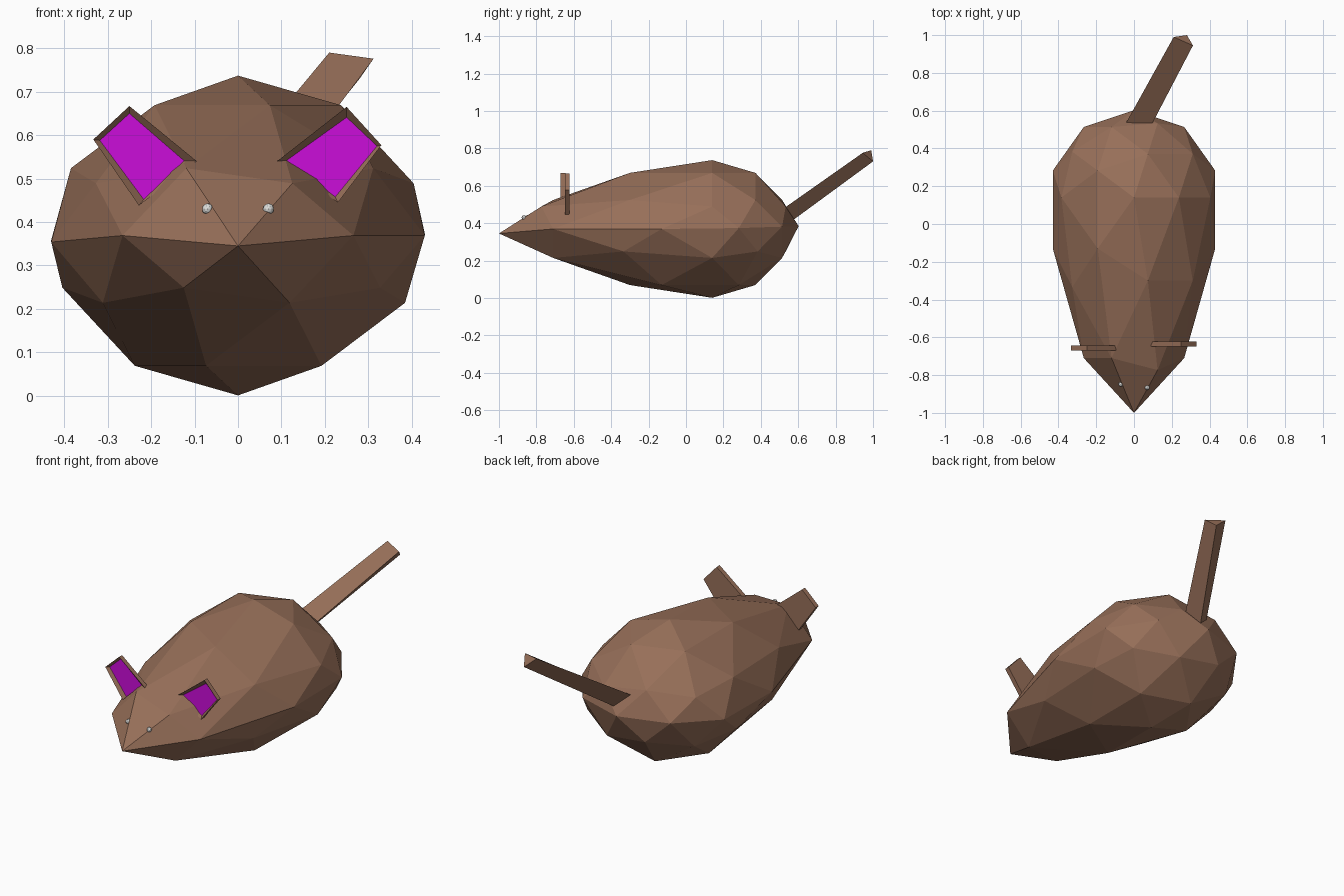
import bpy, bmesh, math
from mathutils import Vector
from mathutils.bvhtree import BVHTree

if "Cube" in bpy.data.objects:
    bpy.data.objects.remove(bpy.data.objects["Cube"])


def material(name, rgb):
    m = bpy.data.materials.new(name)
    m.diffuse_color = (*rgb, 1)
    m.use_nodes = True
    m.node_tree.nodes["Principled BSDF"].inputs["Base Color"].default_value = m.diffuse_color
    return m


BROWN = material("brown fur", (0.31, 0.16, 0.10))
PURPLE = material("purple inner ear", (0.60, 0.004, 0.70))
GREY = material("light grey eye", (0.72, 0.72, 0.70))


def finish(bm, name, *mats):
    bmesh.ops.recalc_face_normals(bm, faces=bm.faces)
    me = bpy.data.meshes.new(name)
    bm.to_mesh(me)
    bm.free()
    for m in mats:
        me.materials.append(m)
    ob = bpy.data.objects.new(name, me)
    bpy.context.collection.objects.link(ob)
    return ob


def lerp_curve(t, pts):
    for (a, fa), (b, fb) in zip(pts, pts[1:]):
        if t <= b + 1e-4:
            return fa + (fb - fa) * (t - a) / (b - a)
    return pts[-1][1]


# Body: low icosphere, nose drawn out to a point, height profile sharpened
NOSE = [(0, 0), (.309, .27), (.5, .44), (.809, .85), (1, 1.14)]
HEIGHT = [(0, 0), (.447, .12), (.526, .155), (.851, .30), (1, .368)]
bm = bmesh.new()
bmesh.ops.create_icosphere(bm, subdivisions=2, radius=1)
for v in bm.verts:
    x, y, z = v.co
    h = math.copysign(lerp_curve(abs(z), HEIGHT), z)
    if abs(z) < .01:                       # belly line rises towards the tail
        h += .015 * y if y > 0 else (-.024 if y < -.95 else 0)
        if x < -.9:
            h -= .015
    v.co = (x * .452, .14 + (y * .462 if y > 0 else -lerp_curve(-y, NOSE)), .369 + h)
tree = BVHTree.FromBMesh(bm)
finish(bm, "body", BROWN)


# Ears: thin plates with a sloped rim around a sunken purple panel
def ear(name, y, outer, inner):
    bm = bmesh.new()

    def loop(pts, yy):
        return [bm.verts.new((px, yy, pz)) for px, pz in pts]

    back, front = loop(outer, y + .013), loop(outer, y - .013)
    panel = loop(inner, y + .003)
    bm.faces.new(back)
    for a, b in ((back, front), (front, panel)):
        for i in range(4):
            j = (i + 1) % 4
            bm.faces.new((a[i], a[j], b[j], b[i]))
    bm.faces.new(panel).material_index = 1
    finish(bm, name, BROWN, PURPLE)


ear("right_ear", -.635,
    [(.09, .54), (.25, .665), (.33, .577), (.23, .445)],
    [(.112, .542), (.25, .641), (.32, .575), (.224, .458)])
ear("left_ear", -.657,
    [(-.095, .54), (-.25, .667), (-.333, .59), (-.228, .438)],
    [(-.124, .541), (-.25, .650), (-.318, .588), (-.217, .452)])

# Eyes: tiny beads half sunk in the face
for side, name in ((-1, "left_eye"), (1, "right_eye")):
    hit, normal, _, _ = tree.ray_cast(Vector((.07 * side, -2, .43)), Vector((0, 1, 0)))
    bm = bmesh.new()
    bmesh.ops.create_icosphere(bm, subdivisions=2, radius=.013)
    bmesh.ops.translate(bm, verts=bm.verts, vec=hit)
    finish(bm, name, GREY)

# Tail: three-sided bar
bm = bmesh.new()
tip = [bm.verts.new(p) for p in ((.21, .99, .79), (.312, .945, .776), (.28, 1.0, .73))]
base = [bm.verts.new(p) for p in ((-.045, .53, .483), (.085, .51, .47), (.03, .573, .417))]
bm.faces.new(tip)
bm.faces.new(base)
for i in range(3):
    j = (i + 1) % 3
    bm.faces.new((tip[i], tip[j], base[j], base[i]))
finish(bm, "tail", BROWN)
